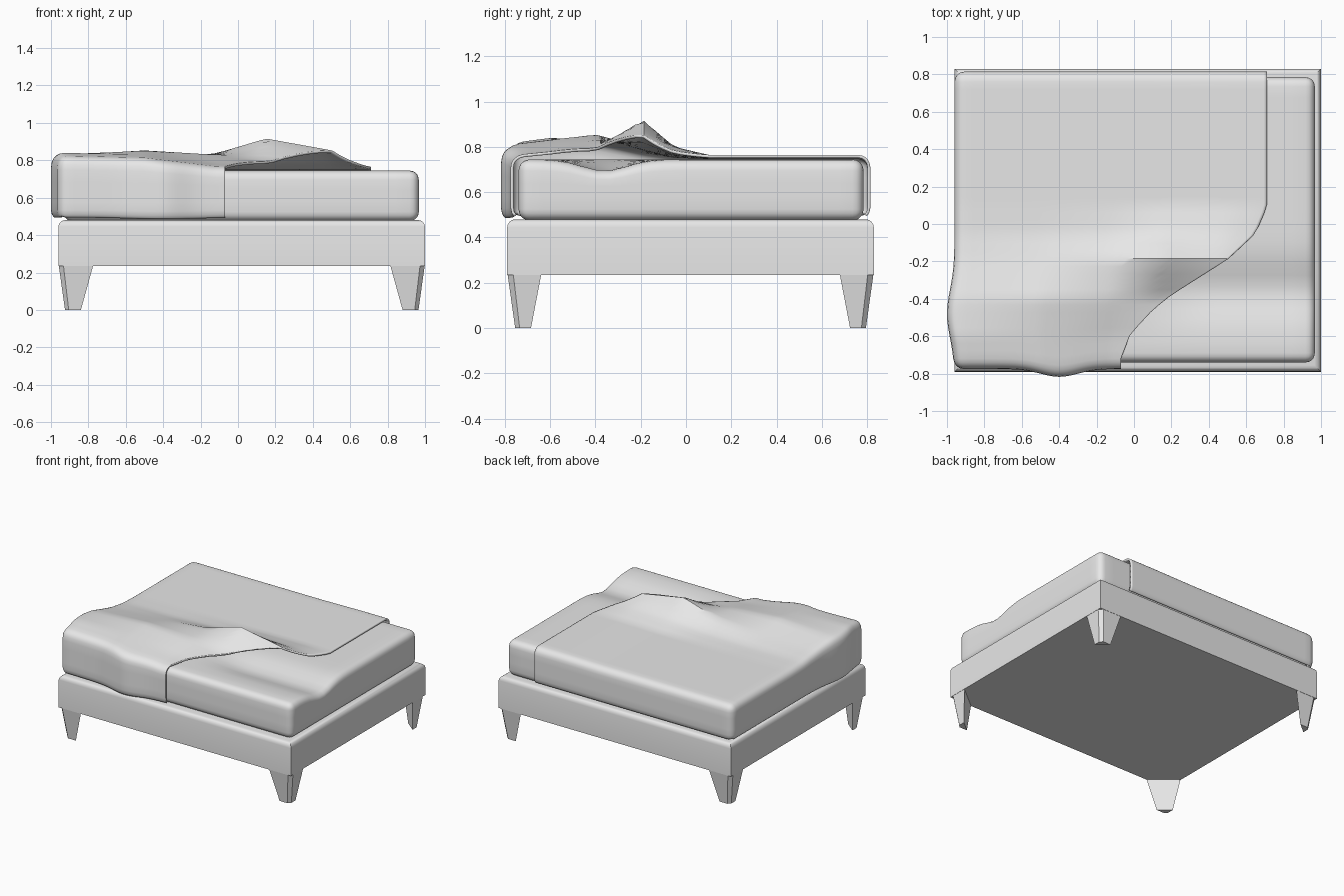
import bpy, bmesh, math
from mathutils import Vector

if "Cube" in bpy.data.objects:
    bpy.data.objects.remove(bpy.data.objects["Cube"])

grey = bpy.data.materials.new("light grey")
grey.diffuse_color = (0.8, 0.8, 0.8, 1)
grey.use_nodes = True
grey.node_tree.nodes["Principled BSDF"].inputs["Base Color"].default_value = grey.diffuse_color


def finish(name, bm, smooth=True):
    me = bpy.data.meshes.new(name)
    bm.to_mesh(me)
    bm.free()
    me.materials.append(grey)
    ob = bpy.data.objects.new(name, me)
    bpy.context.collection.objects.link(ob)
    if smooth:
        bpy.ops.object.select_all(action='DESELECT')
        ob.select_set(True)
        bpy.context.view_layer.objects.active = ob
        bpy.ops.object.shade_smooth_by_angle(angle=math.radians(35))
    return ob


def spread(a, b, r, n):
    """Coordinates from a to b, denser near both rounded ends."""
    ends = [0, r * 0.3, r * 0.6]
    mid = [a + r + (b - a - 2 * r) * i / n for i in range(n + 1)]
    return [a + e for e in ends] + mid + [b - e for e in reversed(ends)]


def soft_box(lo, hi, r, counts, sides, flat_right=False):
    """Rounded box made of gridded sides, given as (axis, end) pairs."""
    bm = bmesh.new()
    axes = [spread(lo[i], hi[i], r, counts[i]) for i in range(3)]
    in_lo = [v + r for v in lo]
    in_hi = [v - r for v in hi]
    if flat_right:
        in_hi[0] = hi[0]
    mid = (Vector(lo) + Vector(hi)) / 2
    for axis, end in sides:
        u, v = [i for i in range(3) if i != axis]
        rows = []
        for a in axes[u]:
            row = []
            for b in axes[v]:
                p = Vector((0, 0, 0))
                p[axis], p[u], p[v] = (hi if end else lo)[axis], a, b
                c = Vector([min(max(p[i], in_lo[i]), in_hi[i]) for i in range(3)])
                d = p - c
                row.append(bm.verts.new(c + d.normalized() * r if d.length > 1e-6 else c))
            rows.append(row)
        for i in range(len(rows) - 1):
            for j in range(len(rows[0]) - 1):
                f = bm.faces.new((rows[i][j], rows[i + 1][j], rows[i + 1][j + 1], rows[i][j + 1]))
                f.normal_update()
                if f.normal.dot(f.calc_center_median() - mid) < 0:
                    f.normal_flip()
    bmesh.ops.remove_doubles(bm, verts=bm.verts, dist=1e-4)
    return bm


def lerp_table(x, xs, vs):
    """Piecewise linear lookup, clamped at both ends."""
    if x <= xs[0]:
        return vs[0]
    for i in range(len(xs) - 1):
        if x <= xs[i + 1]:
            t = (x - xs[i]) / (xs[i + 1] - xs[i])
            return vs[i] + (vs[i + 1] - vs[i]) * t
    return vs[-1]


def bump(v, centre, width):
    return math.exp(-((v - centre) / width) ** 2)


def ramp(v, a, b):
    t = min(max((v - a) / (b - a), 0), 1)
    return t * t * (3 - 2 * t)


# Bed frame: solid block with a rounded top rim
X0, X1, Y0, Y1 = -0.96, 1.0, -0.79, 0.83
bm = bmesh.new()
bmesh.ops.create_cube(bm, size=1)
for v in bm.verts:
    v.co = (X1 if v.co.x > 0 else X0, Y1 if v.co.y > 0 else Y0, 0.48 if v.co.z > 0 else 0.235)
rim = [e for e in bm.edges if all(v.co.z > 0.4 for v in e.verts)]
bmesh.ops.bevel(bm, geom=rim, offset=0.035, segments=4, profile=0.5, affect='EDGES')
finish("bed_frame", bm)

# Tapered corner legs: triangular section with a chamfered outer corner
for sx, sy, name in ((-1, -1, "front_left_leg"), (1, -1, "front_right_leg"),
                     (-1, 1, "back_left_leg"), (1, 1, "back_right_leg")):
    cx, cy = (X1 if sx > 0 else X0), (Y1 if sy > 0 else Y0)
    bm = bmesh.new()
    rings = []
    for z, inset, wx, wy, ch in ((0, 0.035, 0.12, 0.105, 0.02), (0.235, 0.002, 0.185, 0.15, 0.025),
                                 (0.255, 0.002, 0.185, 0.15, 0.03)):
        pts = [(inset + ch, inset), (wx, inset), (inset, wy), (inset, inset + ch)]
        rings.append([bm.verts.new((cx - sx * a, cy - sy * b, z)) for a, b in pts])
    for lower, upper in zip(rings, rings[1:]):
        for i in range(4):
            j = (i + 1) % 4
            bm.faces.new((lower[i], lower[j], upper[j], upper[i]))
    bm.faces.new(rings[0])
    bm.faces.new(rings[-1])
    bmesh.ops.recalc_face_normals(bm, faces=bm.faces)
    finish(name, bm, smooth=False)

# Mattress with a soft dent towards the open right side
bm = soft_box((-0.935, -0.74, 0.475), (0.967, 0.785, 0.745), 0.05, (24, 24, 3),
              [(a, e) for a in range(3) for e in (0, 1)])
for v in bm.verts:
    w = ramp(v.co.z, 0.58, 0.74)
    v.co.z -= 0.05 * w * bump(v.co.y, -0.36, 0.14) * ramp(v.co.x, -0.1, 0.4)
finish("mattress", bm)

# Blanket: open on the right, where its edge follows a diagonal fold
edge_y = [-0.74, -0.72, -0.59, -0.46, -0.38, -0.19, -0.05, 0.09]
edge_x = [-0.07, -0.07, -0.02, 0.10, 0.20, 0.50, 0.65, 0.71]
height_x = [-0.92, -0.5, -0.13, 0.15, 0.5, 0.71]
height_y = [-0.75, -0.6, -0.4, -0.19, -0.05, 0.1]
heights = [[0.82, 0.81, 0.765, 0.76, 0.76, 0.76],
           [0.84, 0.83, 0.785, 0.77, 0.76, 0.76],
           [0.83, 0.855, 0.83, 0.795, 0.78, 0.765],
           [0.785, 0.80, 0.835, 0.92, 0.855, 0.79],
           [0.765, 0.765, 0.775, 0.80, 0.80, 0.775],
           [0.76, 0.76, 0.76, 0.76, 0.765, 0.765]]
bm = soft_box((-0.96, -0.775, 0.478), (0.71, 0.815, 0.76), 0.055, (34, 36, 4),
              [(0, 0), (1, 0), (1, 1), (2, 1)], flat_right=True)
for v in bm.verts:
    x, y, z = v.co
    t = (x + 0.96) / 1.67
    x += t ** 1.5 * (lerp_table(y, edge_y, edge_x) - 0.71)
    lift = lerp_table(y, height_y, [lerp_table(x, height_x, row) for row in heights]) - 0.76
    left = max(0, 1 - (x + 0.96) / 0.3)
    front = max(0, 1 - (y + 0.775) / 0.3)
    v.co = (x - 0.04 * left * bump(y, -0.48, 0.18),
            y - 0.042 * front * bump(x, -0.4, 0.14),
            z + lift * ramp(z, 0.6, 0.76) - 0.01 * front * bump(x, -0.4, 0.25) * ramp(-z, -0.6, -0.48))
blanket = finish("blanket", bm)
mod = blanket.modifiers.new("thickness", 'SOLIDIFY')
mod.thickness = 0.013
mod.offset = -1
